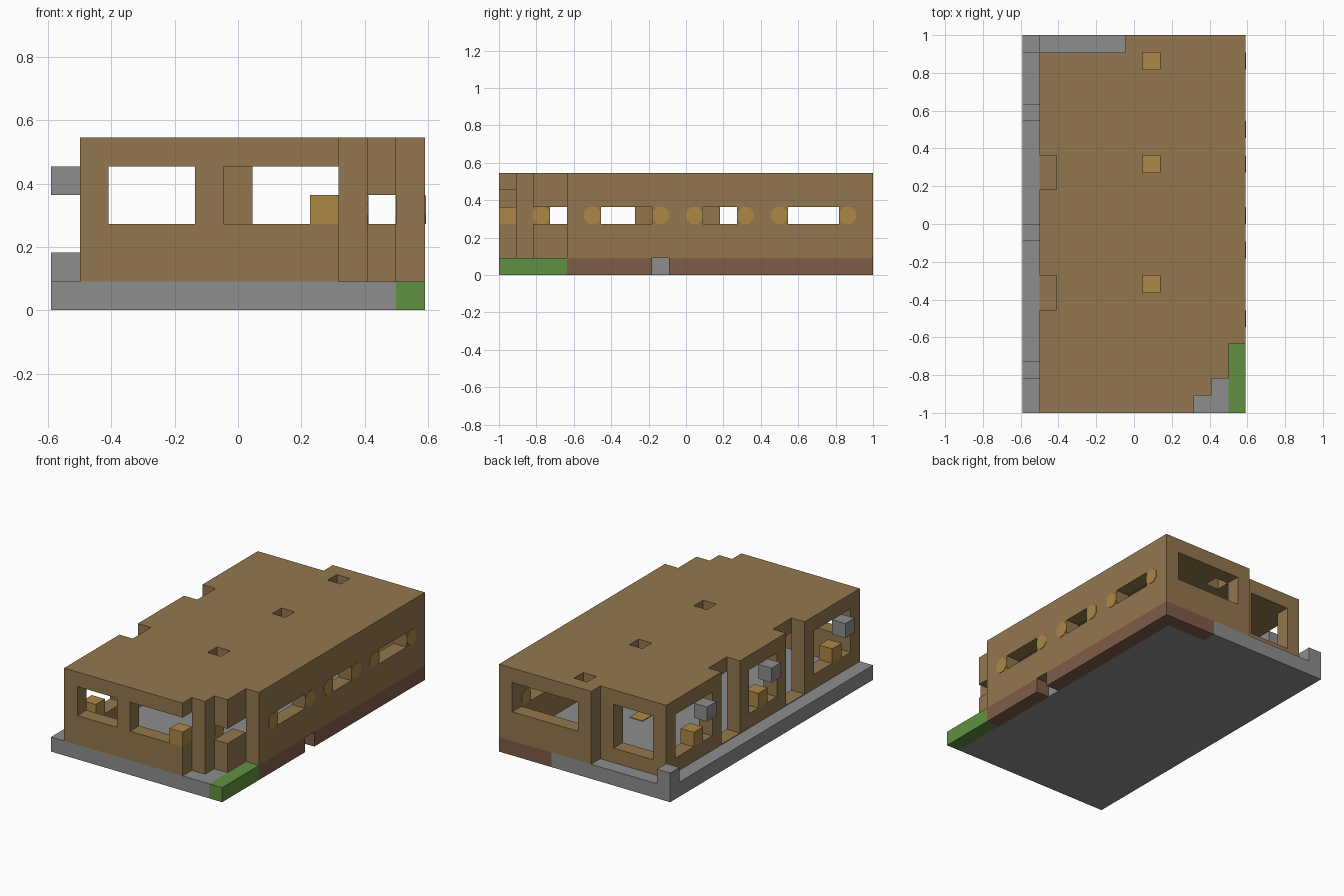
import bpy, bmesh, math
from mathutils import Vector, Matrix

cube = bpy.data.objects.get("Cube")
if cube:
    bpy.data.objects.remove(cube, do_unlink=True)

U = 1 / 11                      # side of one building block
NX, NY, NZ = 13, 22, 6          # size in blocks


def material(name, rgb):
    m = bpy.data.materials.new(name)
    m.use_nodes = True
    m.diffuse_color = (*rgb, 1)
    m.node_tree.nodes["Principled BSDF"].inputs["Base Color"].default_value = (*rgb, 1)
    return m


BROWN = material("brown clay", (.29, .185, .077))
AMBER = material("amber light", (.41, .245, .06))
GRAY = material("gray stone", (.27, .27, .27))
GREEN = material("green grass", (.12, .285, .055))
RED = material("red brown earth", (.21, .108, .066))


def place(i, j, k):
    return Vector(((i - NX / 2) * U, (j - NY / 2) * U, k * U))


def block(i0, i1, j0, j1, k0, k1):
    """Inclusive range of block cells."""
    return {(i, j, k) for i in range(i0, i1 + 1)
            for j in range(j0, j1 + 1) for k in range(k0, k1 + 1)}


def finish(name, bm, mat):
    me = bpy.data.meshes.new(name)
    bm.to_mesh(me)
    bm.free()
    me.materials.append(mat)
    ob = bpy.data.objects.new(name, me)
    bpy.context.collection.objects.link(ob)
    return ob


def build(name, mat, cells):
    """Skin a set of cells with their outer faces only."""
    bm = bmesh.new()
    for c in sorted(cells):
        for axis in range(3):
            for side in (0, 1):
                step = list(c)
                step[axis] += 2 * side - 1
                if tuple(step) in cells:
                    continue
                corners = []
                for a, b in ((0, 0), (1, 0), (1, 1), (0, 1)):
                    p = list(c)
                    p[axis] += side
                    p[(axis + 1) % 3] += a
                    p[(axis + 2) % 3] += b
                    corners.append(bm.verts.new(place(*p)))
                bm.faces.new(corners if side else corners[::-1])
    bmesh.ops.remove_doubles(bm, verts=bm.verts, dist=U / 100)
    return finish(name, bm, mat)


# Base: stone slab with earth and grass along its edges
grass = block(12, 12, 0, 3, 0, 0)
earth = block(12, 12, 4, 21, 0, 0) | block(9, 12, 21, 21, 0, 0)
drain = block(12, 12, 9, 9, 0, 0)
build("grass_bed", GREEN, grass)
build("earth_edge", RED, earth - drain)
build("stone_base", GRAY, block(0, 12, 0, 21, 0, 0) - grass - earth)
build("corner_post", GRAY, block(0, 0, 21, 21, 1, 1))

# Outline areas left free by the stepped corners and the two doorways
outside = (block(10, 12, 0, 0, 1, 5) | block(11, 12, 1, 1, 1, 5)
           | block(12, 12, 2, 3, 1, 5) | block(1, 5, 21, 21, 1, 5)
           | block(1, 1, 6, 7, 1, 5) | block(1, 1, 13, 14, 1, 5))

# Roof with three skylights
skylights = [7, 14, 20]
roof = block(1, 12, 0, 21, 5, 5) - outside
for j in skylights:
    roof -= block(7, 7, j, j, 5, 5)

# Walls
walls = (block(1, 9, 0, 0, 1, 4) | block(10, 10, 1, 2, 1, 4)
         | block(11, 11, 2, 3, 1, 4) | block(12, 12, 4, 21, 1, 4)
         | block(6, 12, 21, 21, 1, 4) | block(1, 5, 20, 20, 1, 4)
         | block(1, 1, 0, 20, 1, 4)) - outside

# Window openings: front, back, right, corner, left
openings = (block(2, 4, 0, 0, 3, 4) | block(6, 9, 0, 0, 3, 4)
            | block(7, 11, 21, 21, 3, 4) | block(2, 4, 20, 20, 2, 4)
            | block(11, 11, 2, 3, 3, 3))
for first, last in ((6, 8), (12, 13), (17, 19)):
    openings |= block(12, 12, first, last, 3, 3)
for first, last in ((1, 4), (9, 11), (16, 19)):
    openings |= block(1, 1, first, last, 2, 4)
build("walls_and_roof", BROWN, (walls - openings) | roof)

# Lanterns outside the left windows, with lights on the sills
for n, j in enumerate((2, 10, 17), 1):
    build(f"lantern_{n}", GRAY, block(0, 0, j, j, 4, 4))
    build(f"sill_light_{n}", AMBER, block(1, 1, j, j, 2, 2))
build("front_window_light", AMBER, block(9, 9, 0, 0, 3, 3))


def plate(name, mat, i, j, length):
    """Thin plate lying on the floor."""
    bm = bmesh.new()
    centre = place(i + .5, j + length / 2, 1) + Vector((0, 0, .002))
    bmesh.ops.create_cube(bm, size=1, matrix=Matrix.Translation(centre)
                          @ Matrix.Diagonal((U, U * length, .004, 1)))
    finish(name, bm, mat)


for n, j in enumerate(skylights, 1):
    plate(f"floor_light_{n}", AMBER, 7, j, 1)
for n, j in enumerate((6, 13), 1):
    plate(f"doorstep_{n}", BROWN, 1, j, 2)

# Eight-sided lights set through the right wall beside its windows
lights = [(12, j) for j in (5, 9, 11, 14, 16, 20)] + [(10, 2)]
for n, (i, j) in enumerate(lights, 1):
    bm = bmesh.new()
    radius = U / 2 / math.cos(math.pi / 8) * .99
    bmesh.ops.create_cone(
        bm, cap_ends=True, segments=8, radius1=radius, radius2=radius, depth=U + .006,
        matrix=Matrix.Translation(place(i + .5, j + .5, 3.5))
        @ Matrix.Rotation(math.pi / 2, 4, 'Y') @ Matrix.Rotation(math.pi / 8, 4, 'Z'))
    finish(f"wall_light_{n}", bm, AMBER)
